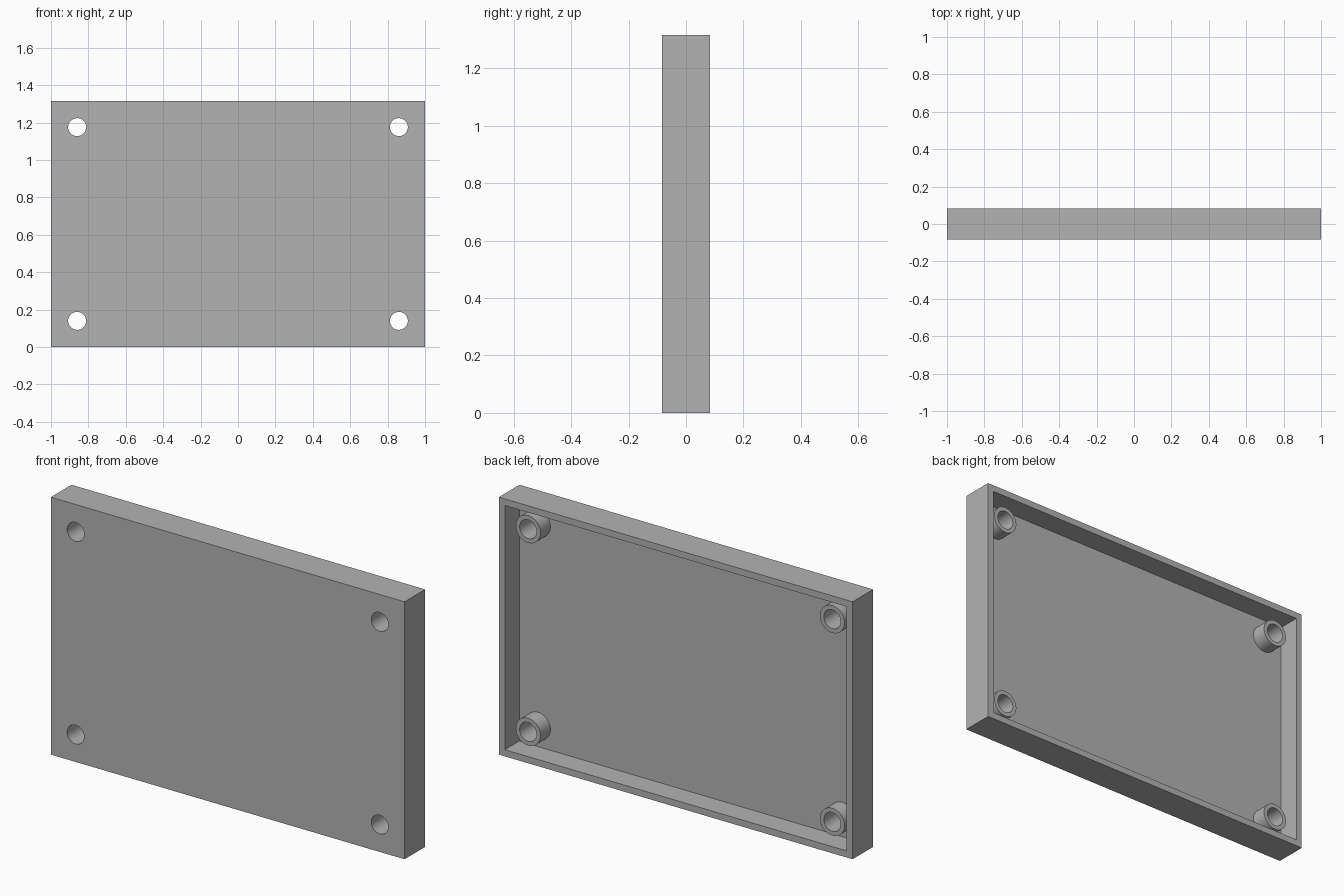
import bpy
import bmesh
import math
from mathutils import Matrix, Vector

W, D, H = 2.0, 0.166, 1.316           # overall size
WALL, FLOOR = 0.048, 0.05             # rim width and panel thickness
HOLE_R, BOSS_R = 0.048, 0.07
BOSS_LEN = 0.08
INSET = 0.14                          # hole centre from the outer edges
SIDES = 48

if "Cube" in bpy.data.objects:
    bpy.data.objects.remove(bpy.data.objects["Cube"], do_unlink=True)

grey = bpy.data.materials.new("plain_grey")
grey.use_nodes = True
colour = (0.45, 0.45, 0.45, 1)
grey.diffuse_color = colour
grey.node_tree.nodes["Principled BSDF"].inputs["Base Color"].default_value = colour


def make_object(name, bm):
    mesh = bpy.data.meshes.new(name)
    bmesh.ops.recalc_face_normals(bm, faces=bm.faces)
    bm.to_mesh(mesh)
    bm.free()
    mesh.materials.append(grey)
    obj = bpy.data.objects.new(name, mesh)
    bpy.context.collection.objects.link(obj)
    return obj


def activate(obj):
    bpy.ops.object.select_all(action='DESELECT')
    obj.select_set(True)
    bpy.context.view_layer.objects.active = obj


corners = [(sx * (W / 2 - INSET), z, f"{v}_{h}")
           for sx, h in ((-1, "right"), (1, "left"))
           for z, v in ((INSET, "lower"), (H - INSET, "upper"))]

# Shallow tray, open at the back
bm = bmesh.new()
bmesh.ops.create_cube(bm, size=1, matrix=Matrix.Translation((0, 0, H / 2))
                      @ Matrix.Diagonal((W, D, H, 1)))
back = max(bm.faces, key=lambda f: f.calc_center_median().y)
bmesh.ops.inset_region(bm, faces=[back], thickness=WALL)
moved = bmesh.ops.extrude_face_region(bm, geom=[back])["geom"]
bmesh.ops.delete(bm, geom=[back], context='FACES_ONLY')
bmesh.ops.translate(bm, vec=Vector((0, FLOOR - D, 0)),
                    verts=[g for g in moved if isinstance(g, bmesh.types.BMVert)])
tray = make_object("tray", bm)

# Screw holes through the panel
bm = bmesh.new()
for x, z, _ in corners:
    bmesh.ops.create_cone(bm, cap_ends=True, segments=SIDES, radius1=HOLE_R,
                          radius2=HOLE_R, depth=0.3,
                          matrix=Matrix.Translation((x, 0, z))
                          @ Matrix.Rotation(math.pi / 2, 4, 'X'))
cutter = make_object("hole_cutter", bm)
cutter.hide_render = True
cut = tray.modifiers.new("screw_holes", 'BOOLEAN')
cut.operation = 'DIFFERENCE'
cut.solver = 'EXACT'
cut.object = cutter
activate(tray)
bpy.ops.object.modifier_apply(modifier=cut.name)
bpy.data.objects.remove(cutter, do_unlink=True)
bpy.ops.object.shade_smooth_by_angle(angle=math.radians(30))


# Hollow screw bosses standing on the inside of the panel
def boss(name, x, z):
    bm = bmesh.new()
    y0 = -D / 2 + FLOOR
    y1 = y0 + BOSS_LEN
    profile = [(HOLE_R, y0), (BOSS_R, y0), (BOSS_R, y1), (HOLE_R, y1)]
    rings = []
    for r, y in profile:
        rings.append([bm.verts.new((x + r * math.cos(a), y, z + r * math.sin(a)))
                      for a in (math.tau * i / SIDES for i in range(SIDES))])
    for k in range(1, 4):             # the face against the panel stays open
        p, q = rings[k], rings[(k + 1) % 4]
        for i in range(SIDES):
            j = (i + 1) % SIDES
            bm.faces.new((p[i], p[j], q[j], q[i]))
    for i in range(SIDES):
        j = (i + 1) % SIDES
        bm.faces.new((rings[0][i], rings[0][j], rings[1][j], rings[1][i]))
    activate(make_object(name, bm))
    bpy.ops.object.shade_smooth_by_angle(angle=math.radians(30))


for x, z, place in corners:
    boss(f"screw_boss_{place}", x, z)
